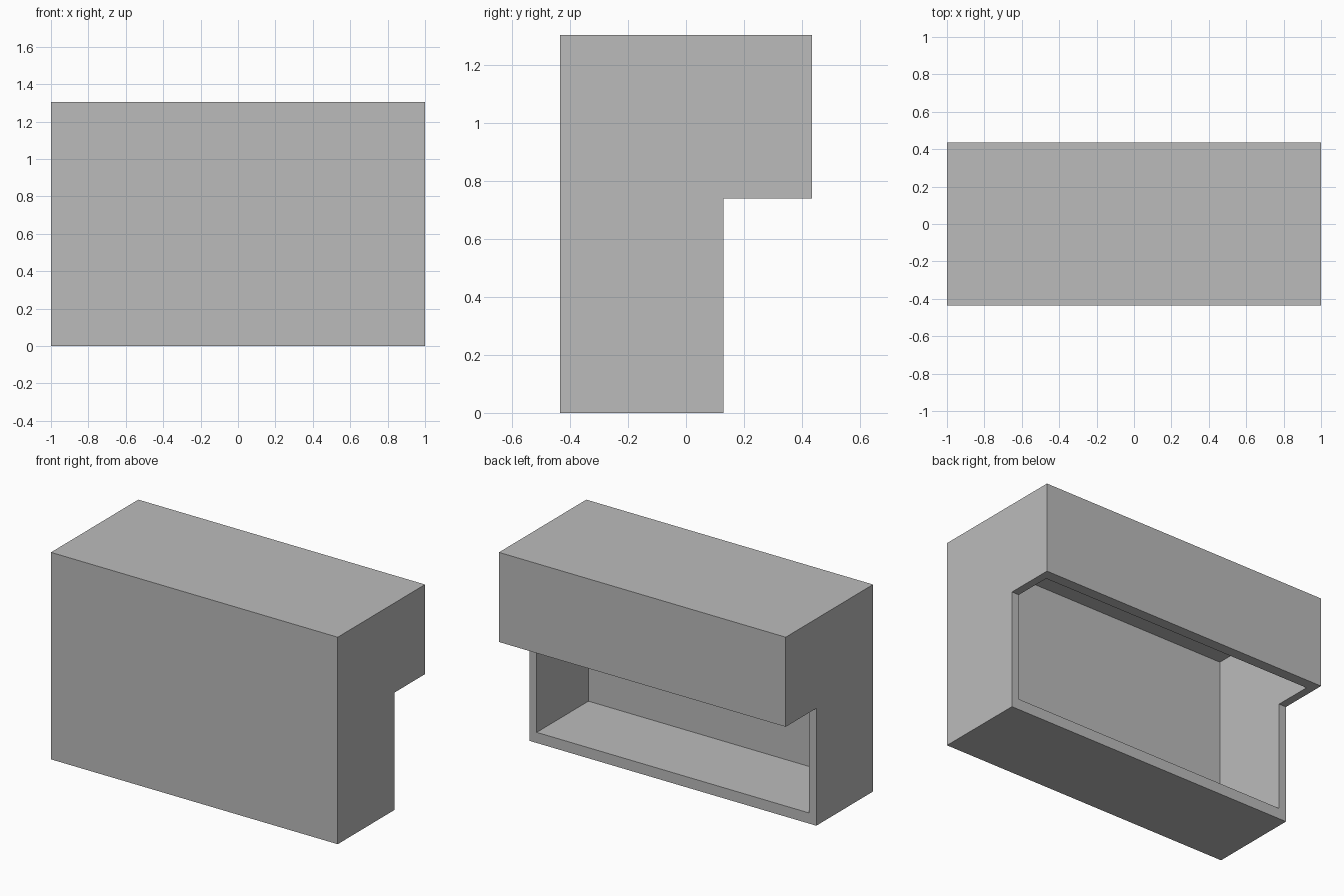
import bpy
import bmesh
from mathutils import Vector

if "Cube" in bpy.data.objects:
    bpy.data.objects.remove(bpy.data.objects["Cube"])

# Overall sizes
HALF_WIDTH = 1.0
FRONT, STEP, BACK = -0.435, 0.13, 0.435
UNDERSIDE, TOP = 0.74, 1.305
SIDE_WALL, THICK_WALL = 0.05, 0.067

grey = bpy.data.materials.new("plain grey")
grey.use_nodes = True
colour = (0.5, 0.5, 0.5, 1)
grey.diffuse_color = colour
grey.node_tree.nodes["Principled BSDF"].inputs["Base Color"].default_value = colour


def extrude_profile(name, profile, half_width):
    """Solid made from a (y, z) side profile swept along x."""
    bm = bmesh.new()
    face = bm.faces.new([bm.verts.new((-half_width, y, z)) for y, z in profile])
    swept = bmesh.ops.extrude_face_region(bm, geom=[face])
    verts = [g for g in swept["geom"] if isinstance(g, bmesh.types.BMVert)]
    bmesh.ops.translate(bm, verts=verts, vec=Vector((2 * half_width, 0, 0)))
    bmesh.ops.recalc_face_normals(bm, faces=bm.faces)
    mesh = bpy.data.meshes.new(name)
    bm.to_mesh(mesh)
    bm.free()
    mesh.materials.append(grey)
    obj = bpy.data.objects.new(name, mesh)
    bpy.context.collection.objects.link(obj)
    return obj


# Housing with an overhanging upper back
housing = extrude_profile("housing_shell", [
    (FRONT, 0), (STEP, 0), (STEP, UNDERSIDE),
    (BACK, UNDERSIDE), (BACK, TOP), (FRONT, TOP)], HALF_WIDTH)

# Cavity, open through the lower back and the underside of the overhang
y0, y1 = FRONT + SIDE_WALL, BACK - THICK_WALL
z0, z1 = THICK_WALL, TOP - THICK_WALL
cavity = extrude_profile("cavity_cutter", [
    (y0, z0), (y1, z0), (y1, z1), (y0, z1)], HALF_WIDTH - SIDE_WALL)
cavity.hide_render = True

cut = housing.modifiers.new("hollow", 'BOOLEAN')
cut.operation = 'DIFFERENCE'
cut.solver = 'EXACT'
cut.object = cavity
bpy.context.view_layer.objects.active = housing
bpy.ops.object.modifier_apply(modifier=cut.name)
bpy.data.objects.remove(cavity)
